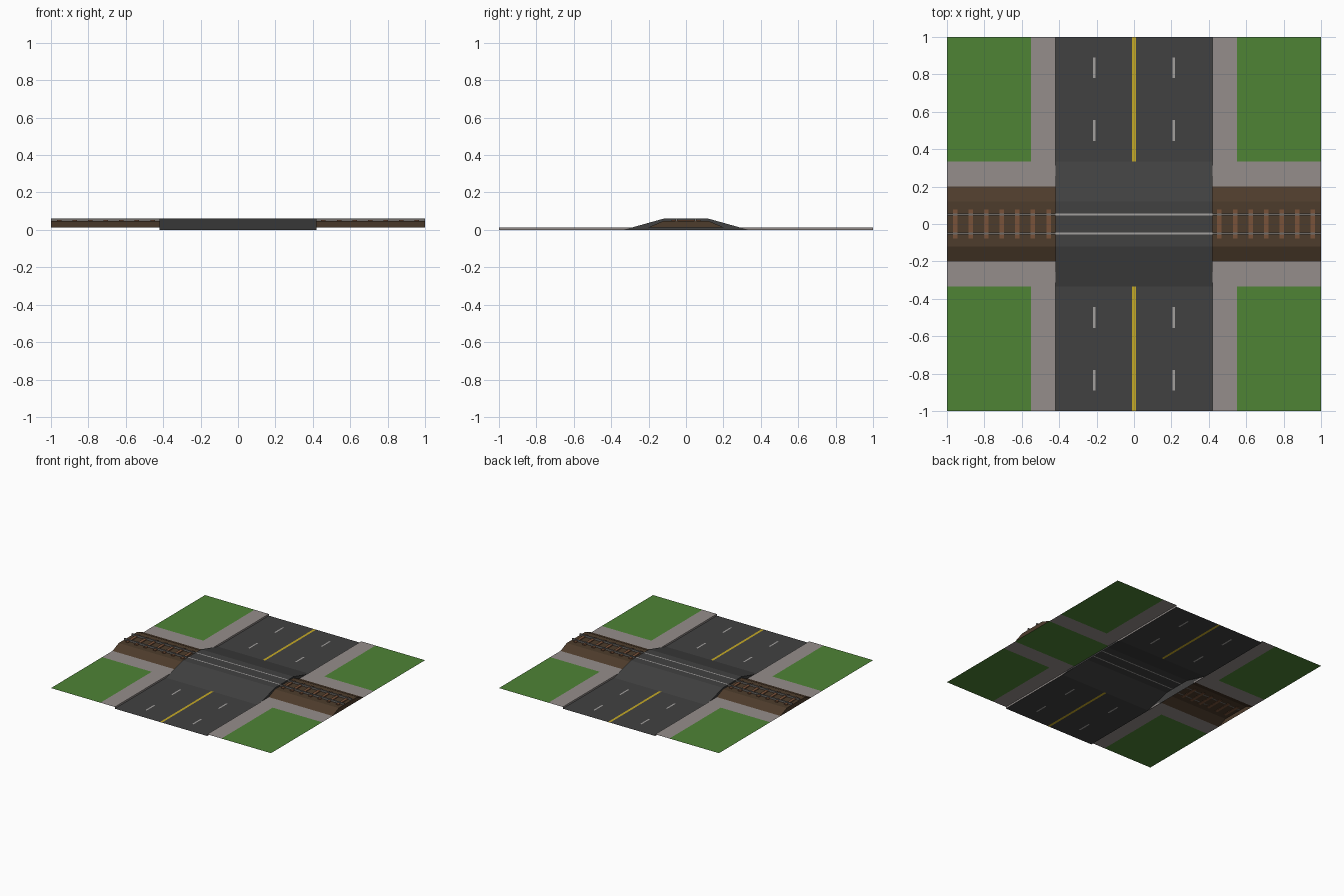
import bpy
import bmesh

cube = bpy.data.objects.get("Cube")
if cube:
    bpy.data.objects.remove(cube, do_unlink=True)


def material(name, r, g, b):
    m = bpy.data.materials.new(name)
    m.use_nodes = True
    m.diffuse_color = (r, g, b, 1)
    bsdf = m.node_tree.nodes["Principled BSDF"]
    bsdf.inputs["Base Color"].default_value = (r, g, b, 1)
    bsdf.inputs["Roughness"].default_value = 0.9
    return m


asphalt = material("asphalt", 0.053, 0.053, 0.053)
yellow = material("yellow_paint", 0.56, 0.40, 0.02)
white = material("pale_paint", 0.36, 0.35, 0.34)
paving = material("paving", 0.30, 0.27, 0.26)
grass = material("grass", 0.077, 0.23, 0.036)
earth = material("earth", 0.075, 0.045, 0.025)
wood = material("tie_wood", 0.19, 0.085, 0.042)
steel = material("rail_steel", 0.16, 0.15, 0.14)

ROAD, WALK, BANK, RAMP, CREST = 0.42, 0.55, 0.2, 0.335, 0.12
CURB_Z, TOP_Z, BANK_Z = 0.014, 0.06, 0.048
RAIL_Y, RAIL_W = 0.05, 0.005


def finish(name, bm, mats):
    mesh = bpy.data.meshes.new(name)
    bm.to_mesh(mesh)
    bm.free()
    for m in mats:
        mesh.materials.append(m)
    obj = bpy.data.objects.new(name, mesh)
    bpy.context.collection.objects.link(obj)
    return obj


def mirrored(values):
    return sorted({s * v for v in values for s in (-1, 1)})


def sheet(name, xs, ys, height, rule, mats):
    """Grid sheet; rule(x, y) gives a material index, or None for a gap."""
    bm = bmesh.new()
    rows = [[bm.verts.new((x, y, height(y))) for x in xs] for y in ys]
    for j in range(len(ys) - 1):
        for i in range(len(xs) - 1):
            index = rule(abs(xs[i] + xs[i + 1]) / 2, abs(ys[j] + ys[j + 1]) / 2)
            if index is not None:
                f = bm.faces.new((rows[j][i], rows[j][i + 1],
                                  rows[j + 1][i + 1], rows[j + 1][i]))
                f.material_index = index
    bmesh.ops.delete(bm, geom=[v for v in bm.verts if not v.link_faces],
                     context='VERTS')
    return finish(name, bm, mats)


def panel(name, corners, mat):
    bm = bmesh.new()
    bm.faces.new([bm.verts.new(c) for c in corners])
    return finish(name, bm, [mat])


def box(name, x0, x1, y0, y1, z0, z1, mat):
    bm = bmesh.new()
    bmesh.ops.create_cube(bm, size=1)
    for v in bm.verts:
        v.co = (x1 if v.co.x > 0 else x0,
                y1 if v.co.y > 0 else y0,
                z1 if v.co.z > 0 else z0)
    return finish(name, bm, [mat])


# Road: humped sheet with painted lines and flush rails cut into it
LINE, DASH_IN, DASH_OUT = 0.01, 0.206, 0.219
DASHES = ((0.445, 0.555), (0.78, 0.89))


def road_height(y):
    t = (RAMP - abs(y)) / (RAMP - CREST)
    return TOP_Z * min(1, max(0, t))


def road_rule(x, y):
    if abs(y - RAIL_Y) < RAIL_W:
        return 2
    if x < LINE and y > RAMP:
        return 1
    if DASH_IN < x < DASH_OUT and any(a < y < b for a, b in DASHES):
        return 2
    return 0


road_ys = [RAIL_Y - RAIL_W, RAIL_Y + RAIL_W, CREST, RAMP, 1]
road_ys += [v for d in DASHES for v in d]
sheet("road", mirrored([LINE, DASH_IN, DASH_OUT, ROAD]), mirrored(road_ys),
      road_height, road_rule, [asphalt, yellow, white])

# Ground: grass corners with paving along the road and the bank
sheet("ground", mirrored([ROAD, WALK, 1]), mirrored([BANK, RAMP, 1]),
      lambda y: CURB_Z,
      lambda x, y: None if x < ROAD or y < BANK
      else (1 if x > WALK and y > RAMP else 0),
      [paving, grass])

# Bank: raised earth strip on either side of the road
sheet("bank", mirrored([ROAD, 1]), mirrored([CREST, BANK]),
      lambda y: BANK_Z if abs(y) < BANK else CURB_Z,
      lambda x, y: None if x < ROAD else 0, [earth])
panel("bank_underside", [(ROAD, -BANK, CURB_Z), (ROAD, BANK, CURB_Z),
                         (1, BANK, CURB_Z), (1, -BANK, CURB_Z)], grass)

for side, s in (("left", 1), ("right", -1)):
    # Road hump side wall
    wall = [(s * ROAD, y, road_height(y)) for y in (-RAMP, -CREST, CREST, RAMP)]
    panel(side + "_road_side", wall[::-s], asphalt)
    # Bank end wall
    end = [(s, y, z) for y, z in ((-BANK, CURB_Z), (-CREST, BANK_Z),
                                  (CREST, BANK_Z), (BANK, CURB_Z))]
    panel(side + "_bank_end", end[::-s], earth)
    # Curbs facing the road
    for part, t in (("back", 1), ("front", -1)):
        curb = [(s * ROAD, t * BANK, 0), (s * ROAD, t, 0),
                (s * ROAD, t, CURB_Z), (s * ROAD, t * BANK, CURB_Z)]
        panel(f"{side}_{part}_curb", curb[::-s * t], paving)
        # Rails over the bank
        x0, x1 = sorted((s * ROAD, s))
        box(f"{side}_{part}_rail", x0, x1, t * RAIL_Y - RAIL_W,
            t * RAIL_Y + RAIL_W, BANK_Z, TOP_Z + 0.002, steel)
    # Wooden ties
    for i in range(7):
        x = s * (0.457 + i / 12)
        box(f"{side}_tie_{i + 1}", x - 0.012, x + 0.012, -0.078, 0.078,
            BANK_Z - 0.002, BANK_Z + 0.006, wood)
